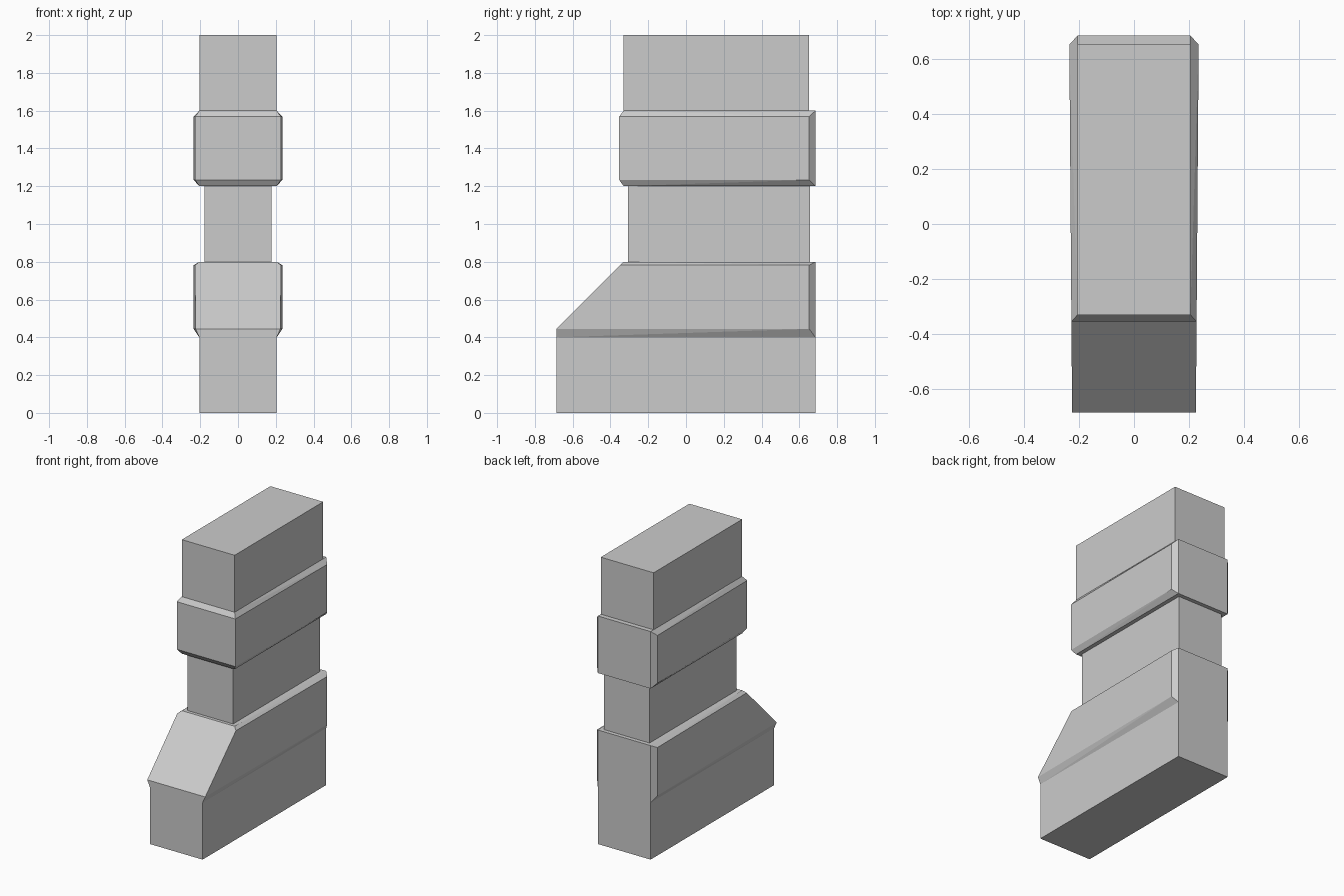
import bpy, bmesh, math

if "Cube" in bpy.data.objects:
    bpy.data.objects.remove(bpy.data.objects["Cube"])


def make_hull(name, points):
    """Convex solid from its corner points, with coplanar triangles merged."""
    bm = bmesh.new()
    for p in points:
        bm.verts.new(p)
    bmesh.ops.convex_hull(bm, input=bm.verts[:])
    bmesh.ops.dissolve_limit(bm, angle_limit=math.radians(0.5),
                             verts=bm.verts[:], edges=bm.edges[:])
    bmesh.ops.recalc_face_normals(bm, faces=bm.faces[:])
    mesh = bpy.data.meshes.new(name)
    bm.to_mesh(mesh)
    bm.free()
    obj = bpy.data.objects.new(name, mesh)
    bpy.context.collection.objects.link(obj)
    return obj


def block(name, half_x, y0, y1, z0, z1):
    return make_hull(name, [(x, y, z) for x in (-half_x, half_x)
                            for y in (y0, y1) for z in (z0, z1)])


def side_x(y):
    """Band sides taper slightly toward the front."""
    return 0.235 - 0.0075 * (0.65 - y)


def band(name, core, cap):
    """Bevelled band: core outline (y, z) at the wall width, wider side caps."""
    pts = []
    for s in (-1, 1):
        pts += [(s * 0.205, y, z) for y, z in core]
        pts += [(s * side_x(y), y, z) for y, z in cap]
    return make_hull(name, pts)


# Plain wall blocks
block("base_block", 0.205, -0.685, 0.685, 0.0, 0.4)
block("middle_block", 0.177, -0.307, 0.657, 0.8, 1.2)
block("top_block", 0.205, -0.33, 0.652, 1.6, 2.0)

# Lower band with sloped front
band("lower_band",
     [(0.685, 0.4), (0.685, 0.8), (-0.33, 0.8), (-0.685, 0.4)],
     [(0.652, 0.445), (0.652, 0.782), (-0.348, 0.782), (-0.685, 0.445)])

# Upper band
band("upper_band",
     [(0.685, 1.2), (0.685, 1.6), (-0.33, 1.6), (-0.33, 1.2)],
     [(0.652, 1.234), (0.652, 1.568), (-0.354, 1.568), (-0.354, 1.234)])
